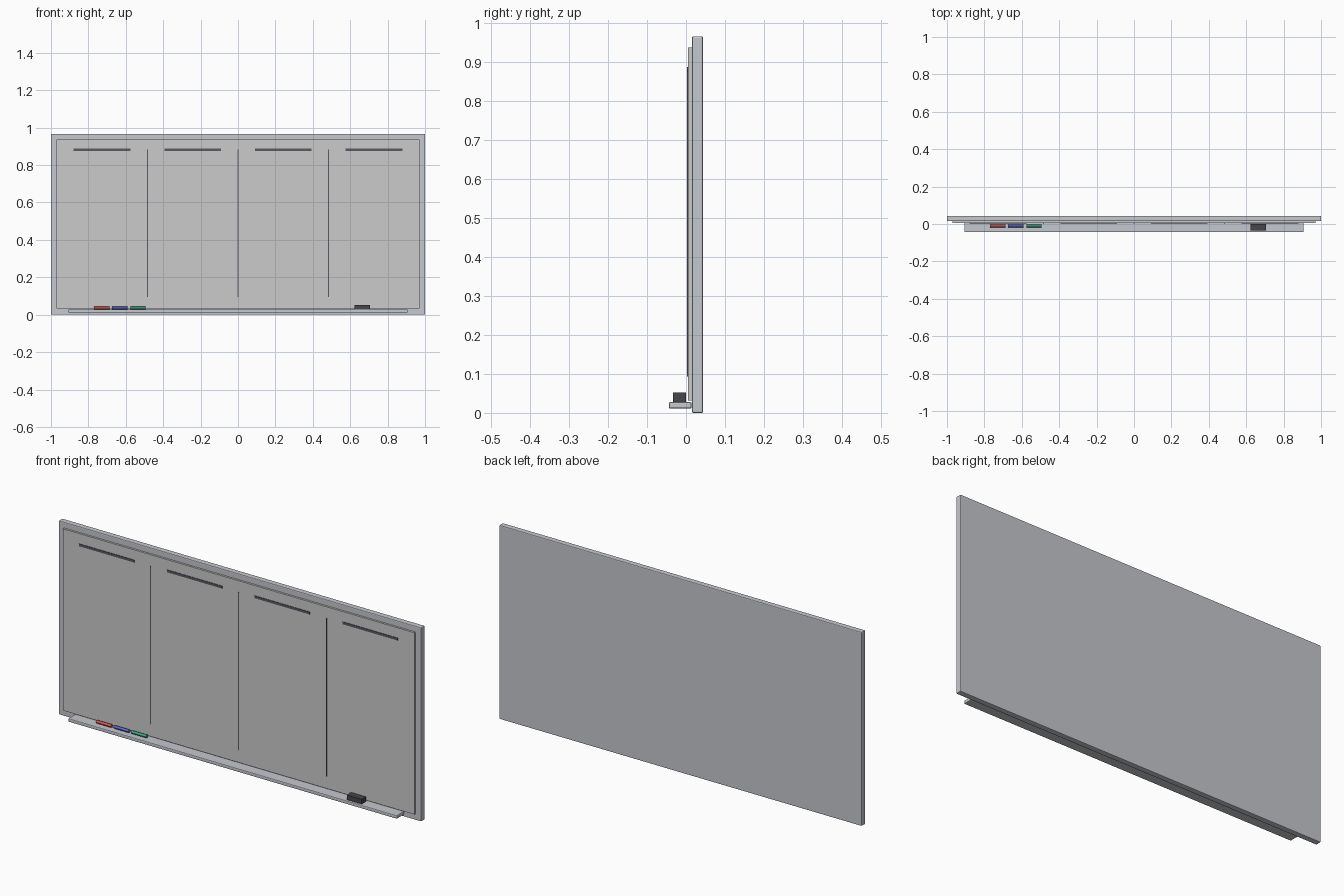
import bpy
import math

if "Cube" in bpy.data.objects:
    bpy.data.objects.remove(bpy.data.objects["Cube"])


def material(name, rgb):
    m = bpy.data.materials.new(name)
    m.diffuse_color = (*rgb, 1)
    m.use_nodes = True
    m.node_tree.nodes["Principled BSDF"].inputs["Base Color"].default_value = m.diffuse_color
    return m


metal = material("metal", (0.56, 0.58, 0.62))
ink = material("ink", (0.10, 0.10, 0.13))
felt = material("felt", (0.06, 0.06, 0.07))
red = material("red", (0.75, 0.10, 0.10))
blue = material("blue", (0.10, 0.15, 0.65))
green = material("green", (0.05, 0.42, 0.25))


def box(name, x, y, z, mat=None, bevel=0):
    """Box from (min, max) ranges, with an optional rounded edge."""
    centre = [(a + b) / 2 for a, b in (x, y, z)]
    bpy.ops.mesh.primitive_cube_add(size=1, location=centre)
    o = bpy.context.object
    o.name = name
    o.scale = [b - a for a, b in (x, y, z)]
    bpy.ops.object.transform_apply(location=False, rotation=False, scale=True)
    if mat:
        o.data.materials.append(mat)
    if bevel:
        b = o.modifiers.new("bevel", 'BEVEL')
        b.width = bevel
        b.segments = 2
    return o


# Backing frame, writing panel and pen tray
box("frame", (-1, 1), (0.015, 0.044), (0, 0.967), metal, 0.004)
box("writing_panel", (-0.97, 0.97), (0.005, 0.0155), (0.032, 0.938))
box("tray", (-0.907, 0.907), (-0.044, 0.0145), (0.011, 0.028), metal, 0.004)

# Column dividers
for i, x in enumerate((-0.485, 0, 0.485)):
    box(f"divider_{i + 1}", (x - 0.0025, x + 0.0025), (0.0025, 0.0055), (0.094, 0.882), ink)

# Heading bars above each column
for i, x in enumerate((-0.727, -0.242, 0.242, 0.727)):
    box(f"heading_bar_{i + 1}", (x - 0.152, x + 0.152), (0.0025, 0.0055), (0.876, 0.888), ink)

# Markers lying on the tray
for i, mat in enumerate((red, blue, green)):
    bpy.ops.mesh.primitive_cylinder_add(
        vertices=12, radius=0.0078, depth=0.082,
        location=(-0.729 + i * 0.097, -0.011, 0.0355),
        rotation=(0, math.pi / 2, 0))
    o = bpy.context.object
    o.name = f"marker_{mat.name}"
    o.data.materials.append(mat)
    bpy.ops.object.shade_smooth_by_angle()

# Eraser
box("eraser", (0.624, 0.706), (-0.034, 0.0), (0.028, 0.052), felt)
